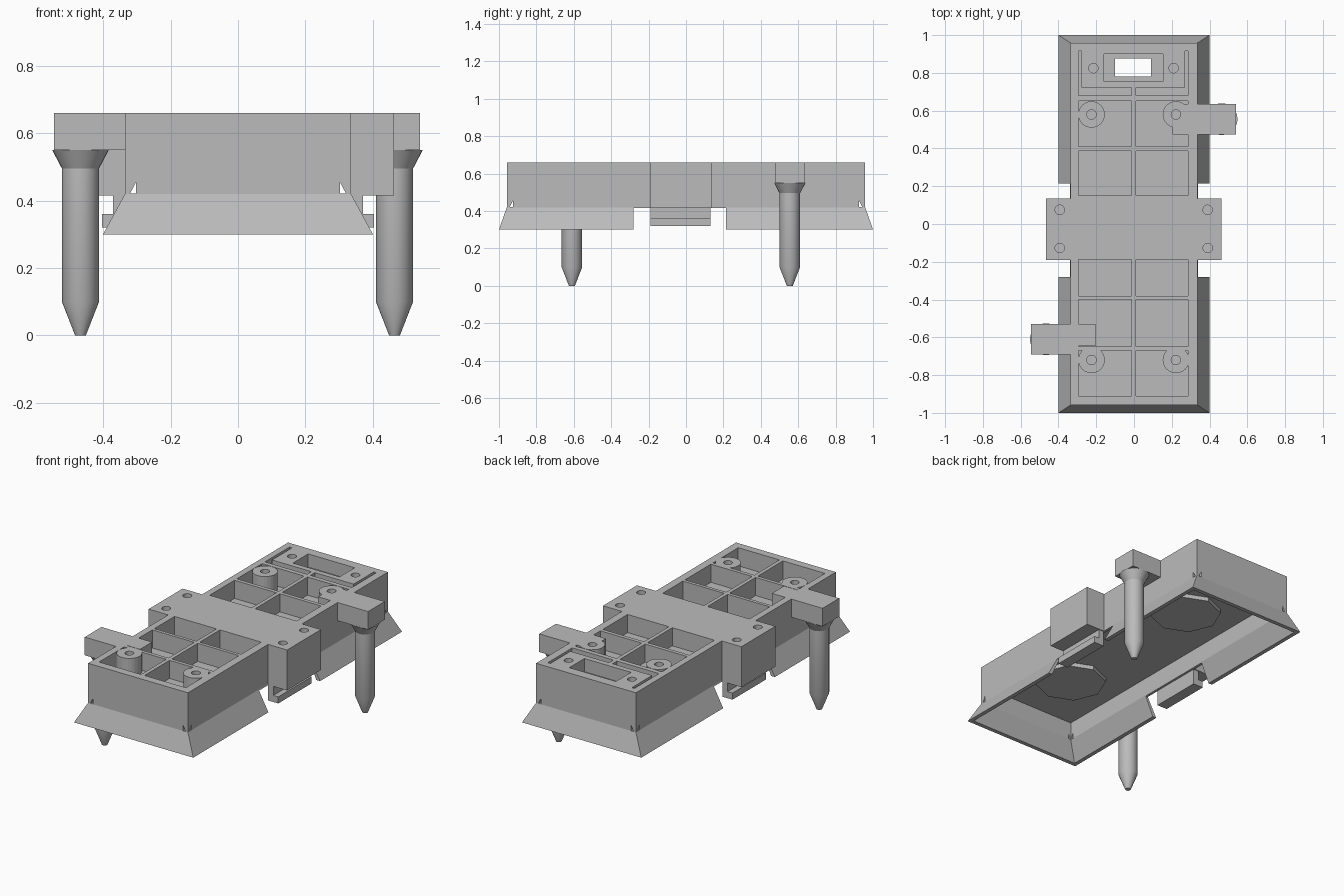
import bpy, bmesh
from mathutils import Matrix

cube = bpy.data.objects.get("Cube")
if cube:
    bpy.data.objects.remove(cube, do_unlink=True)

grey = bpy.data.materials.new("mid grey")
grey.use_nodes = True
colour = (0.5, 0.5, 0.5, 1)
grey.diffuse_color = colour
grey.node_tree.nodes["Principled BSDF"].inputs["Base Color"].default_value = colour

TOP, FLOOR, CEILING, SKIRT, RIM = 0.66, 0.55, 0.53, 0.42, 0.30


def box(bm, x0, x1, y0, y1, z0, z1):
    mat = Matrix.Translation(((x0 + x1) / 2, (y0 + y1) / 2, (z0 + z1) / 2))
    bmesh.ops.create_cube(bm, size=1, matrix=mat @ Matrix.Diagonal((x1 - x0, y1 - y0, z1 - z0, 1)))


def cyl(bm, x, y, r, z0, z1, sides=24):
    bmesh.ops.create_cone(bm, cap_ends=True, segments=sides, radius1=r, radius2=r, depth=z1 - z0,
                          matrix=Matrix.Translation((x, y, (z0 + z1) / 2)))


def prism(bm, pts, offset):
    face = bm.faces.new([bm.verts.new(p) for p in pts])
    new = bmesh.ops.extrude_face_region(bm, geom=[face])["geom"]
    bmesh.ops.translate(bm, vec=offset, verts=[v for v in new if isinstance(v, bmesh.types.BMVert)])


def finish(name, bm):
    bmesh.ops.recalc_face_normals(bm, faces=bm.faces)
    me = bpy.data.meshes.new(name)
    bm.to_mesh(me)
    bm.free()
    me.materials.append(grey)
    ob = bpy.data.objects.new(name, me)
    bpy.context.collection.objects.link(ob)
    return ob


def cut(ob, *cutters):
    for c in cutters:
        mod = ob.modifiers.new("cut", "BOOLEAN")
        mod.operation, mod.solver, mod.object = "DIFFERENCE", "EXACT", c
        mod.use_self = True
    bpy.context.view_layer.update()
    me = bpy.data.meshes.new_from_object(ob.evaluated_get(bpy.context.evaluated_depsgraph_get()))
    ob.modifiers.clear()
    ob.data = me


# Hollow housing with flared skirt, lofted as rectangular rings
bm = bmesh.new()
rings = []
for x, y, z in [(0.335, 0.958, TOP), (0.335, 0.958, SKIRT), (0.40, 1, RIM),
                (0.375, 0.975, RIM), (0.32, 0.943, SKIRT), (0.32, 0.943, CEILING)]:
    rings.append([bm.verts.new((sx * x, sy * y, z)) for sx, sy in ((-1, -1), (1, -1), (1, 1), (-1, 1))])
for a, b in zip(rings, rings[1:]):
    for i in range(4):
        j = (i + 1) % 4
        bm.faces.new((a[i], a[j], b[j], b[i]))
bm.faces.new(rings[0])
bm.faces.new(rings[-1])
housing = finish("housing", bm)

# Pocket cutter: grid of recesses, end grooves, window and skirt gaps
bm = bmesh.new()
for x0, x1 in ((-0.295, -0.013), (0.01, 0.287)):
    for y0, y1 in ((-0.91, -0.67), (-0.648, -0.40), (-0.38, -0.187),
                   (0.15, 0.387), (0.41, 0.652), (0.68, 0.722)):
        box(bm, x0, x1, y0, y1, FLOOR, 0.8)
for x0, x1 in ((-0.295, -0.278), (0.270, 0.287)):
    box(bm, x0, x1, 0.70, 0.915, FLOOR, 0.8)
box(bm, -0.16, 0.153, 0.755, 0.90, 0.58, 0.8)
box(bm, -0.1, 0.09, 0.78, 0.875, 0.4, 0.7)
box(bm, -0.6, 0.6, -0.28, 0.215, 0.2, 0.415)
pockets = finish("pocket_cutter", bm)

# Corner vents, triangular, through end and side walls
bm = bmesh.new()
for sx in (-1, 1):
    for sy in (-1, 1):
        tri = ((0.302, 0.455), (0.302, 0.421), (0.320, 0.421))
        prism(bm, [(sx * x, sy * 0.935, z) for x, z in tri], (0, sy * 0.1, 0))
        tri = ((0.925, 0.455), (0.925, 0.421), (0.943, 0.421))
        prism(bm, [(sx * 0.31, sy * y, z) for y, z in tri], (sx * 0.1, 0, 0))
vents = finish("vent_cutter", bm)

# Screw hole cutter
posts = [(-0.225, 0.58), (0.222, 0.58), (-0.225, -0.72), (0.222, -0.72)]
bm = bmesh.new()
for x, y in posts + [(-0.215, 0.825), (0.21, 0.825)]:
    cyl(bm, x, y, 0.025, 0.58, 0.75)
for x in (-0.393, 0.39):
    for y in (0.075, -0.127):
        cyl(bm, x, y, 0.025, 0.58, 0.75)
holes = finish("hole_cutter", bm)
cut(housing, pockets, vents, holes)

# Round screw posts
for i, (x, y) in enumerate(posts):
    bm = bmesh.new()
    cyl(bm, x, y, 0.07, FLOOR - 0.01, TOP)
    cut(finish(f"screw_post_{i + 1}", bm), holes)

# Side blocks and the hooked clips below them
for side, s, out in (("left", 1, 0.462), ("right", -1, 0.466)):
    bm = bmesh.new()
    box(bm, *sorted((s * 0.33, s * out)), -0.19, 0.135, 0.415, TOP)
    cut(finish(f"{side}_side_block", bm), holes)
    bm = bmesh.new()
    prism(bm, [(s * x, -0.19, z) for x, z in ((0.335, 0.42), (0.37, 0.42), (0.37, 0.36),
                                              (0.403, 0.36), (0.403, 0.32), (0.335, 0.32))], (0, 0.32, 0))
    finish(f"{side}_clip", bm)

# Arms reaching out over the pins
bm = bmesh.new()
box(bm, 0.205, 0.54, 0.475, 0.635, FLOOR, TOP)
cut(finish("back_arm", bm), holes)
bm = bmesh.new()
prism(bm, [(x, y, FLOOR) for x, y in ((-0.545, -0.69), (-0.30, -0.69), (-0.30, -0.645),
                                      (-0.205, -0.645), (-0.205, -0.53), (-0.545, -0.53))], (0, 0, TOP - FLOOR))
cut(finish("front_arm", bm), holes)

# Pins turned from a profile
for name, px, py in (("back_pin", 0.464, 0.555), ("front_pin", -0.467, -0.61)):
    bm = bmesh.new()
    path = [bm.verts.new((px + r, py, z)) for r, z in
            ((0, 0), (0.016, 0), (0.055, 0.10), (0.055, 0.495), (0.084, 0.55), (0, 0.55))]
    edges = [bm.edges.new(p) for p in zip(path, path[1:])]
    bmesh.ops.spin(bm, geom=path + edges, cent=(px, py, 0), axis=(0, 0, 1), angle=6.2831853, steps=28)
    bmesh.ops.remove_doubles(bm, verts=bm.verts, dist=0.0005)
    pin = finish(name, bm)
    bpy.ops.object.select_all(action="DESELECT")
    pin.select_set(True)
    bpy.context.view_layer.objects.active = pin
    bpy.ops.object.shade_smooth_by_angle(angle=0.4)

# Shallow octagonal pads under the ceiling
for name, y in (("front_ceiling_pad", -0.56), ("back_ceiling_pad", 0.46)):
    bm = bmesh.new()
    cyl(bm, 0, y, 0.2, CEILING - 0.025, CEILING + 0.01, 8)
    finish(name, bm)

for c in (pockets, vents, holes):
    bpy.data.objects.remove(c, do_unlink=True)
